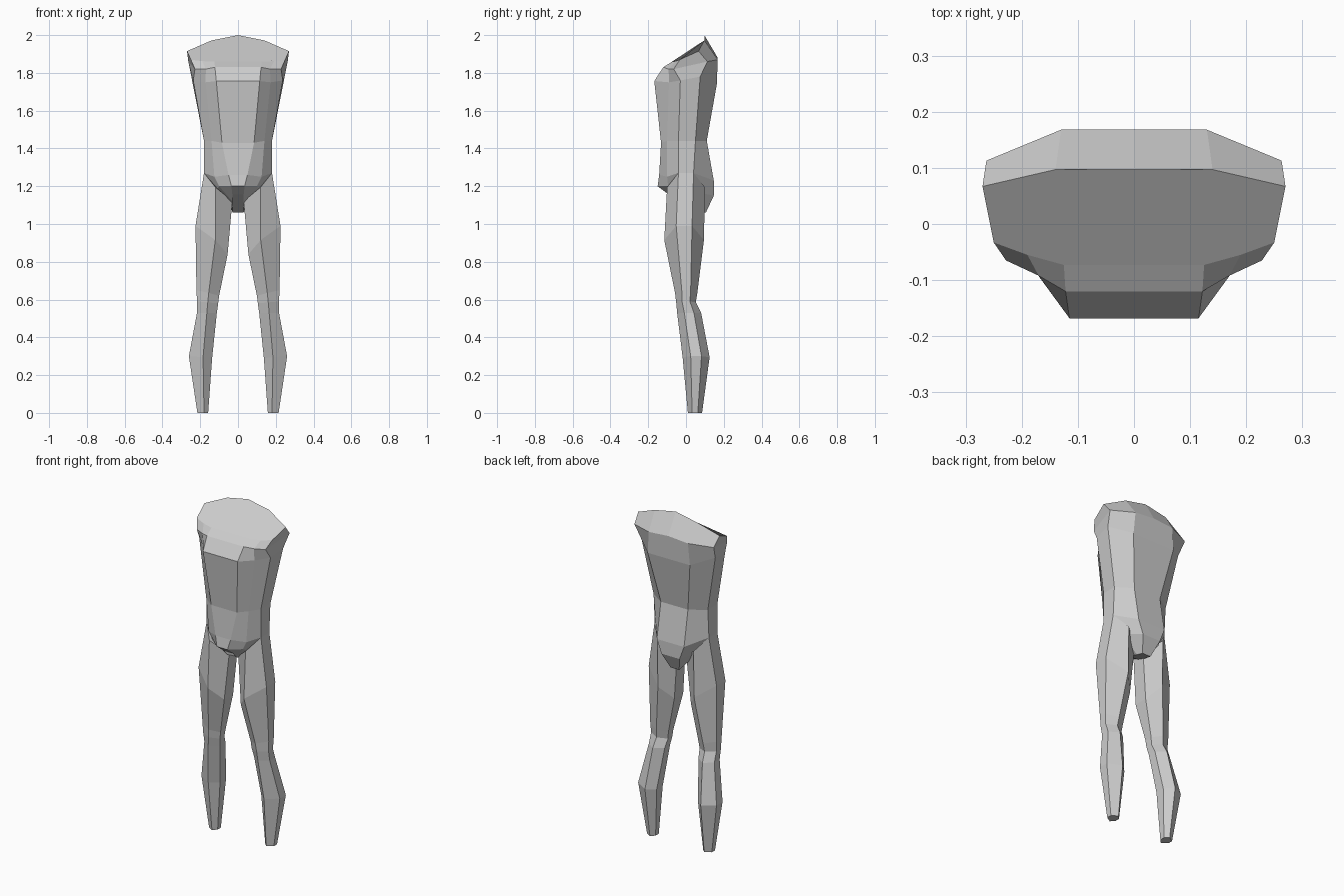
import bpy, bmesh
from mathutils import Vector

if "Cube" in bpy.data.objects:
    bpy.data.objects.remove(bpy.data.objects["Cube"])


def loft(name, rings):
    """Join closed rings of equal length and cap both ends."""
    bm = bmesh.new()
    loops = [[bm.verts.new(p) for p in ring] for ring in rings]
    for a, b in zip(loops, loops[1:]):
        n = len(a)
        for i in range(n):
            j = (i + 1) % n
            bm.faces.new((a[i], a[j], b[j], b[i]))
    bm.faces.new(loops[0])
    bm.faces.new(loops[-1])
    bmesh.ops.recalc_face_normals(bm, faces=bm.faces)
    mesh = bpy.data.meshes.new(name)
    bm.to_mesh(mesh)
    bm.free()
    obj = bpy.data.objects.new(name, mesh)
    bpy.context.collection.objects.link(obj)
    return obj


def body_ring(half, rise=0.0):
    """Five right-side points, front to back, mirrored with centre points."""
    front = (0, half[0][1], half[0][2])
    back = (0, half[-1][1], half[-1][2] + rise)
    left = [(-x, y, z) for x, y, z in reversed(half)]
    return [front, *half, back, *left]


# Torso: shoulder cap, chest, waist, hips, crotch
shoulder = [(.125, -.073, 1.86), (.19, -.055, 1.862), (.25, -.033, 1.87), (.27, .067, 1.915), (.14, .097, 1.972)]
collar = [(.122, -.12, 1.83), (.17, -.092, 1.82), (.228, -.065, 1.82), (.263, .113, 1.86), (.13, .168, 1.87)]
chest = [(.115, -.168, 1.757), (.172, -.09, 1.75), (.237, -.03, 1.76), (.247, .075, 1.78), (.14, .163, 1.74)]
waist = [(.085, -.132, 1.43), (.14, -.1, 1.44), (.18, -.04, 1.44), (.18, .05, 1.44), (.09, .11, 1.44)]
hips = [(.05, -.142, 1.26), (.125, -.1, 1.25), (.18, -.04, 1.27), (.18, .04, 1.27), (.09, .147, 1.23)]
groin = [(.035, -.15, 1.2), (.1, -.095, 1.2), (.12, -.04, 1.17), (.12, .05, 1.17), (.06, .147, 1.15)]
crotch = [(.03, -.09, 1.155), (.03, -.06, 1.12), (.03, 0, 1.09), (.03, .06, 1.07), (.028, .105, 1.06)]
levels = [shoulder, collar, chest, waist, hips, groin, crotch]
rises = [.028, .01, 0, 0, 0, 0, 0]
loft("torso", [body_ring(h, r) for h, r in zip(levels, rises)])

# Legs: outer z, inner z, inner x, ridge x, outer x, front y, back y
leg_levels = [
    (1.27, 1.12, .03, .12, .18, -.1, .1),
    (.99, .84, .055, .12, .225, -.115, .095),
    (.65, .62, .1, .155, .22, -.058, .06),
    (.59, .58, .105, .16, .217, -.052, .052),
    (.53, .53, .112, .165, .217, -.047, .08),
    (.30, .29, .137, .185, .26, -.018, .125),
    (0, 0, .158, .18, .215, .01, .085),
]


def leg_ring(level, side):
    zo, zi, xi, xm, xo, yf, yb = level
    zm = (zo + zi) / 2
    y1, y2 = yf + (yb - yf) * .3, yf + (yb - yf) * .7
    pts = [(xm, yf, zm), (xo, y1, zo), (xo, y2, zo), (xm, yb, zm), (xi, y2, zi), (xi, y1, zi)]
    return [(side * x, y, z) for x, y, z in pts]


for label, side in (("left", -1), ("right", 1)):
    loft(label + "_leg", [leg_ring(lv, side) for lv in leg_levels])
